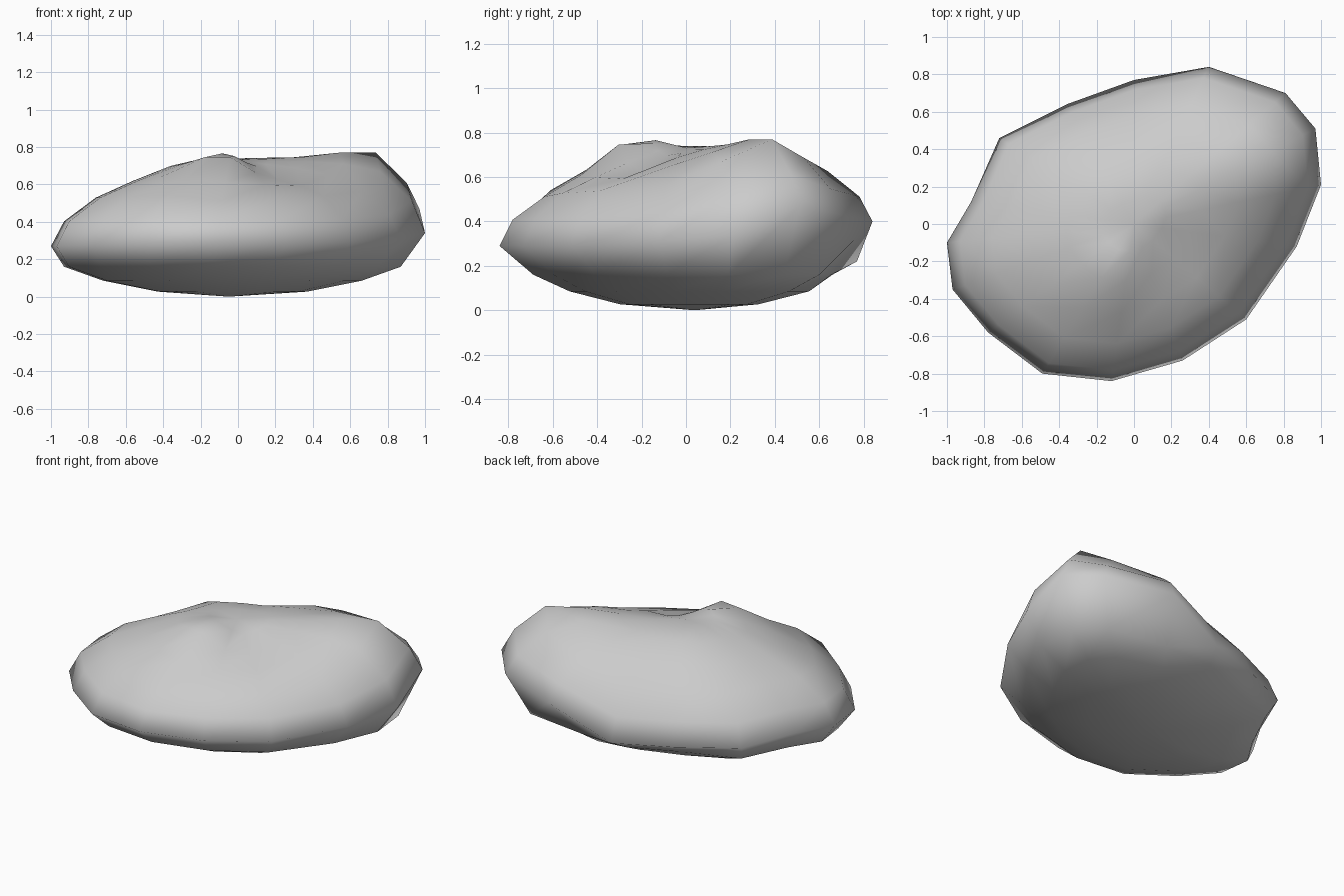
import bpy, bmesh, math

if "Cube" in bpy.data.objects:
    bpy.data.objects.remove(bpy.data.objects["Cube"])

# Widest outline of the rock: x, y, z
RIM = [(-1, -.1, .27), (-.97, -.35, .27), (-.78, -.58, .28), (-.49, -.80, .29),
       (-.12, -.84, .29), (.26, -.73, .29), (.60, -.51, .29), (.87, -.12, .31),
       (1, .21, .34), (.97, .51, .47), (.81, .70, .43), (.40, .84, .40),
       (0, .77, .22), (-.36, .64, .24), (-.72, .46, .26), (-.87, .12, .27)]

# Under-side rings (scale, z) and upper rings (scale, share of the dome height)
LOWER = [(.40, .027), (.69, .085), (.90, .16)]
UPPER = [(.93, .28), (.76, .56), (.56, .78), (.36, .93), (.17, .98)]
TOP = .75

# Swellings and the hollow on top: x, y, height, radius
BUMPS = [(.72, .32, .16, .24), (-.07, -.26, .075, .16), (.20, -.22, -.10, .20),
         (.38, .52, .04, .25), (-.05, -.52, -.05, .22), (-.5, -.15, -.03, .25)]


def relief(x, y):
    return sum(h * math.exp(-((x - a) ** 2 + (y - b) ** 2) / r ** 2)
               for a, b, h, r in BUMPS)


bm = bmesh.new()
rings = []

# Shallow bowl underneath, pinched in at the back
for s, z in LOWER:
    ring = []
    for i, (x, y, rz) in enumerate(RIM):
        k = s * ({11: .91, 13: .95}.get(i, 1) if s > .8 else 1)
        ring.append(bm.verts.new((x * k - .03, y * k * .93 + .015, z)))
    rings.append(ring)

rings.append([bm.verts.new(p) for p in RIM])

# Uneven dome above, its ridge worn level
for s, f in UPPER:
    rings.append([bm.verts.new((x * s, y * s, min(
        .77, z + (TOP - z) * f + relief(x * s, y * s)))) for x, y, z in RIM])

n = len(RIM)
for a, b in zip(rings, rings[1:]):
    for i in range(n):
        j = (i + 1) % n
        bm.faces.new((a[i], a[j], b[j], b[i]))

bottom = bm.verts.new((-.05, .04, 0))
top = bm.verts.new((0, 0, TOP * .985 + relief(0, 0)))
for i in range(n):
    j = (i + 1) % n
    bm.faces.new((bottom, rings[0][j], rings[0][i]))
    bm.faces.new((top, rings[-1][i], rings[-1][j]))

bmesh.ops.recalc_face_normals(bm, faces=bm.faces)
for f in bm.faces:
    f.smooth = True
mesh = bpy.data.meshes.new("rock")
bm.to_mesh(mesh)
bm.free()
bpy.context.collection.objects.link(bpy.data.objects.new("rock", mesh))
